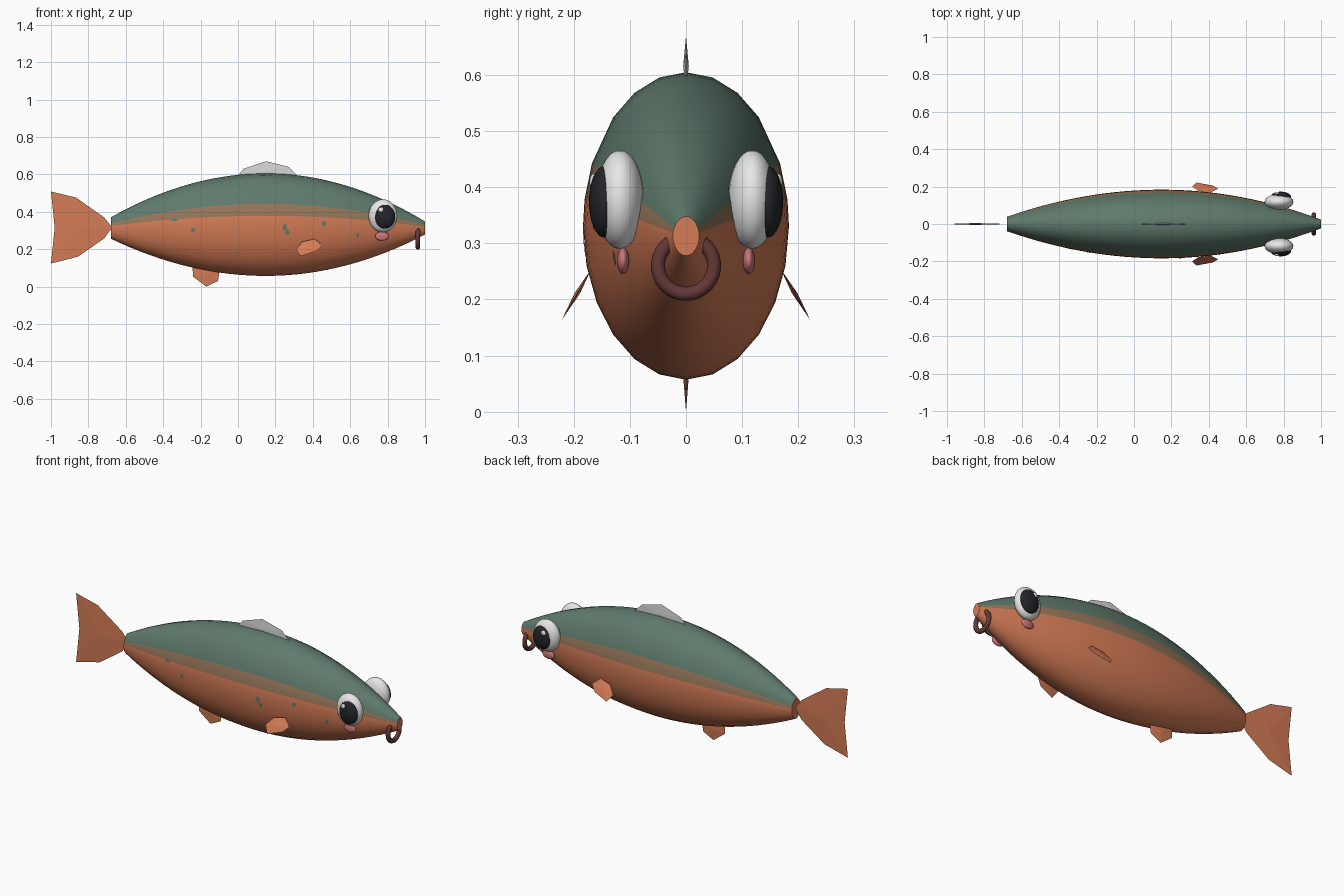
import bpy, bmesh
from math import sin, cos, pi, radians
from mathutils import Vector

if "Cube" in bpy.data.objects:
    bpy.data.objects.remove(bpy.data.objects["Cube"])


def material(name, *rgb):
    m = bpy.data.materials.new(name)
    m.use_nodes = True
    m.diffuse_color = (*rgb, 1)
    m.node_tree.nodes["Principled BSDF"].inputs["Base Color"].default_value = (*rgb, 1)
    return m


ORANGE = material("salmon orange", .66, .2, .092)
GREEN = material("grey green", .115, .195, .15)
BAND = material("olive brown", .3, .18, .1)
WHITE = material("eye white", .82, .82, .82)
GREY = material("pale grey", .66, .66, .66)
BLACK = material("pupil black", .017, .018, .023)
PINK = material("cheek pink", .6, .18, .18)
MAROON = material("lip maroon", .13, .04, .04)


def make(name, bm, *mats, smooth=None):
    bmesh.ops.recalc_face_normals(bm, faces=bm.faces)
    mesh = bpy.data.meshes.new(name)
    bm.to_mesh(mesh)
    bm.free()
    obj = bpy.data.objects.new(name, mesh)
    bpy.context.collection.objects.link(obj)
    for m in mats:
        mesh.materials.append(m)
    if smooth:
        bpy.ops.object.select_all(action="DESELECT")
        obj.select_set(True)
        bpy.context.view_layer.objects.active = obj
        bpy.ops.object.shade_smooth_by_angle(angle=radians(smooth))
    return obj


TAIL_X, PEAK_X, NOSE_X = -.68, .15, 1.0


def skin(x, angle, lift=0):
    """Point on the body surface, angle measured up from the left side."""
    d = x - PEAK_X
    end, span = (.057, PEAK_X - TAIL_X) if d < 0 else (.035, NOSE_X - PEAK_X)
    k = (d / span) ** 2
    h = .274 - (.274 - end) * k
    a = radians(angle)
    return Vector((x, (h * .67 + lift) * cos(a), .331 - .018 * k + (h + lift) * sin(a)))


# Body: elliptical rings, with two rows moved to the edges of the side band
LOW, HIGH = 10, 24
moved = {15: LOW, 30: HIGH, 150: 180 - HIGH, 165: 180 - LOW}
angles = [moved.get(a, a) for a in range(0, 360, 15)]
N, STEPS = len(angles), 32
bm = bmesh.new()
rings = []
for i in range(STEPS + 1):
    x = TAIL_X + (NOSE_X - TAIL_X) * i / STEPS
    rings.append([bm.verts.new(skin(x, a)) for a in angles])
for r0, r1 in zip(rings, rings[1:]):
    for j in range(N):
        k = (j + 1) % N
        f = bm.faces.new((r0[j], r0[k], r1[k], r1[j]))
        mid = (angles[j] + (angles[k] or 360)) / 2
        height = sin(radians(mid))
        if height > sin(radians(HIGH)):
            f.material_index = 1
        elif height > sin(radians(LOW)):
            f.material_index = 2
bm.faces.new(rings[0])
bm.faces.new(rings[-1])
make("body", bm, ORANGE, GREEN, BAND, smooth=40)

# Small green speckles lying on the skin
bm = bmesh.new()
for x, a, w, h in ((-.24, 186, .012, 3), (.25, 183, .012, 4), (.265, 189, .01, 3),
                   (.46, 178, .012, 3), (-.34, 171, .02, 2), (.64, 195, .008, 4)):
    bm.faces.new([bm.verts.new(skin(x + w * cos(t * pi / 4), a + h * sin(t * pi / 4), .002))
                  for t in range(8)])
make("speckles", bm, GREEN)


# Fins: thin flat outlines, thickest in the middle
def fin(name, outline, mat, y_at=lambda z: 0, thick=.005):
    bm = bmesh.new()
    pts = [Vector((x, y_at(z), z)) for x, z in outline]
    rim = [bm.verts.new(p) for p in pts]
    mid = sum(pts, Vector()) / len(pts)
    for side in (-1, 1):
        tip = bm.verts.new(mid + Vector((0, side * thick, 0)))
        for a, b in zip(rim, rim[1:] + rim[:1]):
            bm.faces.new((a, b, tip))
    make(name, bm, mat)


fin("tail_fin", [(-.672, .315), (-.716, .37), (-.866, .476), (-1, .508), (-.98, .315),
                 (-1, .123), (-.855, .16), (-.716, .257)], ORANGE)
fin("dorsal_fin", [(-.02, .57), (.03, .63), (.15, .67), (.27, .64), (.34, .57)], GREY)
fin("belly_fin", [(-.245, .13), (-.24, .053), (-.17, 0), (-.107, .03), (-.095, .1)], ORANGE)


# Ellipsoid parts of the face
def ball(name, centre, radii, mat):
    bm = bmesh.new()
    bmesh.ops.create_uvsphere(bm, u_segments=24, v_segments=16, radius=1)
    for v in bm.verts:
        v.co = Vector(centre) + Vector([c * r for c, r in zip(v.co, radii)])
    make(name, bm, mat, smooth=60)


for label, s in (("left", 1), ("right", -1)):
    fin(label + "_side_fin", [(.31, .2), (.345, .24), (.41, .255), (.45, .22), (.42, .19),
                              (.335, .163)], ORANGE, lambda z: s * (.177 + (.24 - z) * .58))
    ball(label + "_eye", (.775, s * .118, .378), (.077, .043, .088), WHITE)
    ball(label + "_pupil", (.785, s * .145, .374), (.055, .028, .064), BLACK)
    ball(label + "_eye_glint", (.765, s * .164, .41), (.014, .008, .014), WHITE)
    ball(label + "_cheek", (.77, s * .112, .269), (.037, .011, .024), PINK)

# Mouth: open ring of round section, gap at the top
bm = bmesh.new()
loops = []
for i in range(25):
    a = radians(125 + 290 * i / 24)
    loop = []
    for j in range(10):
        t = 2 * pi * j / 10
        r = .05 + .0125 * cos(t)
        loop.append(bm.verts.new((.962 + .0125 * sin(t), r * cos(a), .26 + r * sin(a))))
    loops.append(loop)
for l0, l1 in zip(loops, loops[1:]):
    for j in range(10):
        bm.faces.new((l0[j], l0[j - 1], l1[j - 1], l1[j]))
bm.faces.new(loops[0])
bm.faces.new(loops[-1])
make("mouth_ring", bm, MAROON, smooth=50)
